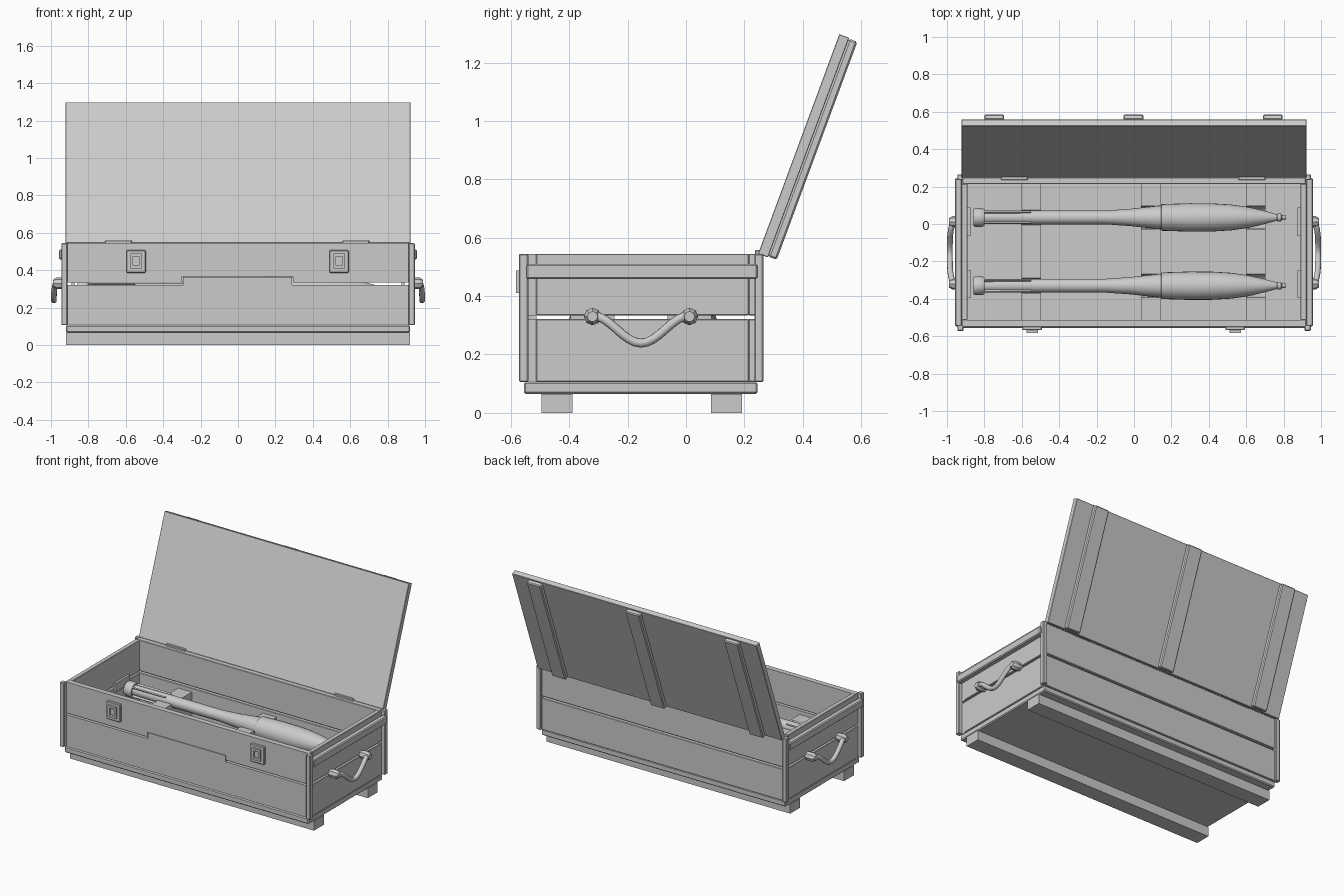
import bpy, bmesh, math
from mathutils import Vector, Matrix

if "Cube" in bpy.data.objects:
    bpy.data.objects.remove(bpy.data.objects["Cube"])


def finish(name, bm, bevel=0.0, smooth=False):
    bmesh.ops.recalc_face_normals(bm, faces=bm.faces)
    me = bpy.data.meshes.new(name)
    bm.to_mesh(me)
    bm.free()
    ob = bpy.data.objects.new(name, me)
    bpy.context.collection.objects.link(ob)
    if bevel:
        m = ob.modifiers.new("bevel", 'BEVEL')
        m.width = bevel
        m.segments = 1
    if smooth:
        bpy.ops.object.select_all(action='DESELECT')
        ob.select_set(True)
        bpy.context.view_layer.objects.active = ob
        bpy.ops.object.shade_smooth_by_angle(angle=math.radians(35))
    return ob


def box(name, x, y, z, bevel=0.0, matrix=None):
    bm = bmesh.new()
    bmesh.ops.create_cube(bm, size=1)
    for v in bm.verts:
        v.co = [a[0] + (c + 0.5) * (a[1] - a[0]) for c, a in zip(v.co, (x, y, z))]
    ob = finish(name, bm, bevel)
    if matrix:
        ob.matrix_world = matrix
    return ob


def side(s, a, b):
    return (a, b) if s > 0 else (-b, -a)


def extrude(name, pts, offset):
    # extrude a planar outline along a vector
    bm = bmesh.new()
    f = bm.faces.new([bm.verts.new(p) for p in pts])
    r = bmesh.ops.extrude_face_region(bm, geom=[f])
    bmesh.ops.translate(bm, vec=offset,
                        verts=[v for v in r['geom'] if isinstance(v, bmesh.types.BMVert)])
    return finish(name, bm)


def lathe(name, profile, y, z, n=24):
    # revolve (x, radius) pairs about an axis parallel to x
    bm = bmesh.new()
    rings = []
    for px, r in profile:
        rings.append([bm.verts.new((px, y + r * math.cos(math.tau * i / n),
                                    z + r * math.sin(math.tau * i / n))) for i in range(n)])
    for a, b in zip(rings, rings[1:]):
        for i in range(n):
            j = (i + 1) % n
            bm.faces.new((a[i], a[j], b[j], b[i]))
    bm.faces.new(rings[0])
    bm.faces.new(rings[-1])
    return finish(name, bm, smooth=True)


# base: skids and floor
for y0 in (-0.495, 0.085):
    box("skid", (-0.92, 0.92), (y0, y0 + 0.106), (0, 0.065))
box("floor", (-0.92, 0.92), (-0.555, 0.245), (0.065, 0.106), 0.006)

# front boards that interlock with a central step
FY, T, W = -0.548, 0.036, 0.918
extrude("front_lower_board",
        [(x, FY, z) for x, z in ((-W, 0.106), (W, 0.106), (W, 0.322), (0.29, 0.322),
                                 (0.29, 0.363), (-0.295, 0.363), (-0.295, 0.322), (-W, 0.322))],
        (0, T, 0))
extrude("front_upper_board",
        [(x, FY, z) for x, z in ((-W, 0.334), (-0.3, 0.334), (-0.3, 0.366), (0.295, 0.366),
                                 (0.295, 0.334), (W, 0.334), (W, 0.545), (-W, 0.545))],
        (0, T, 0))

# back and side boards
for z0, z1 in ((0.106, 0.322), (0.334, 0.545)):
    box("back_board", (-W, W), (0.214, 0.25), (z0, z1), 0.003)
    for s in (-1, 1):
        box("side_board", side(s, 0.89, 0.922), (-0.513, 0.215), (z0, z1), 0.003)

for s in (-1, 1):
    # corner posts and top rail
    for y0, y1 in ((-0.572, -0.54), (0.234, 0.265)):
        box("corner_post", side(s, 0.912, 0.945), (y0, y1), (0.106, 0.545), 0.004)
    box("side_rail", side(s, 0.92, 0.957), (-0.547, 0.245), (0.458, 0.51), 0.006)

    # rope handle with knobs and inside backing plates
    for y in (-0.32, 0.012):
        lathe("handle_knob", [(s * 0.915, 0.022), (s * 0.94, 0.03), (s * 0.972, 0.03),
                              (s * 0.99, 0.018)], y, 0.33, 8)
        box("handle_plate", side(s, 0.875, 0.891), (y - 0.075, y + 0.075), (0.30, 0.36))
    cu = bpy.data.curves.new("rope_handle", 'CURVE')
    cu.dimensions = '3D'
    cu.bevel_depth = 0.0155
    cu.bevel_resolution = 3
    cu.use_fill_caps = True
    sp = cu.splines.new('POLY')
    N = 16
    sp.points.add(N)
    for i in range(N + 1):
        t = 2 * i / N - 1
        bulge = 0.965 + 0.0195 * (1 - t ** 4)
        sp.points[i].co = (s * bulge, -0.154 + 0.166 * t,
                           0.286 - 0.047 * math.cos(math.pi * t), 1)
    sp.use_smooth = True
    bpy.context.collection.objects.link(bpy.data.objects.new("rope_handle", cu))

# latches: plate, raised frame, buckle
for cx in (-0.545, 0.541):
    box("latch_plate", (cx - 0.052, cx + 0.052), (-0.568, -0.546), (0.386, 0.507), 0.004)
    for dx in (-0.024, 0.024):
        box("latch_frame_side", (cx + dx - 0.007, cx + dx + 0.007), (-0.582, -0.566), (0.41, 0.488))
    for z in (0.41, 0.474):
        box("latch_frame_bar", (cx - 0.03, cx + 0.03), (-0.582, -0.566), (z, z + 0.014))
    box("latch_buckle", (cx - 0.014, cx + 0.014), (-0.574, -0.566), (0.43, 0.468))

# open lid with three battens, tilted back about the hinge line
tilt = Matrix.Translation((0, 0.247, 0.545)) @ Matrix.Rotation(math.radians(-20.3), 4, 'X')
box("lid_panel", (-0.922, 0.922), (0, 0.036), (0, 0.802), 0.002, tilt)
for cx in (-0.747, -0.003, 0.742):
    box("lid_batten", (cx - 0.053, cx + 0.053), (0.036, 0.067), (0.003, 0.799), 0.006, tilt)
for cx in (-0.64, 0.63):
    box("hinge", (cx - 0.072, cx + 0.072), (0.236, 0.256), (0.54, 0.558), 0.003)

# notched cradles holding the two shells
SHELL_Y, SHELL_Z = (-0.33, 0.035), 0.295
for cx, r in ((-0.55, 0.04), (0.09, 0.062), (0.65, 0.062)):
    top = [(-0.512, 0.106), (-0.512, SHELL_Z)]
    for y in SHELL_Y:
        top += [(y - r * math.cos(math.pi * i / 8), SHELL_Z - r * math.sin(math.pi * i / 8))
                for i in range(9)]
    top += [(0.214, SHELL_Z), (0.214, 0.106)]
    extrude("cradle", [(cx - 0.052, y, z) for y, z in top], (0.104, 0, 0))

# finned shells
profile = [(-0.80, 0.034), (-0.55, 0.037), (-0.15, 0.037), (-0.02, 0.046), (0.06, 0.055),
           (0.145, 0.064), (0.148, 0.071), (0.30, 0.076), (0.42, 0.075), (0.52, 0.069),
           (0.61, 0.056), (0.69, 0.038), (0.765, 0.017), (0.768, 0.021), (0.785, 0.021),
           (0.79, 0.014), (0.812, 0.01)]
for y in SHELL_Y:
    lathe("shell_body", profile, y, SHELL_Z)
    lathe("shell_tail_ring", [(-0.857, 0.046), (-0.85, 0.05), (-0.81, 0.05), (-0.80, 0.044)],
          y, SHELL_Z)
    for k in range(4):
        m = (Matrix.Translation((0, y, SHELL_Z))
             @ Matrix.Rotation(math.pi / 4 + k * math.pi / 2, 4, 'X'))
        box("shell_fin", (-0.81, -0.55), (-0.004, 0.004), (0.02, 0.047), 0, m)
